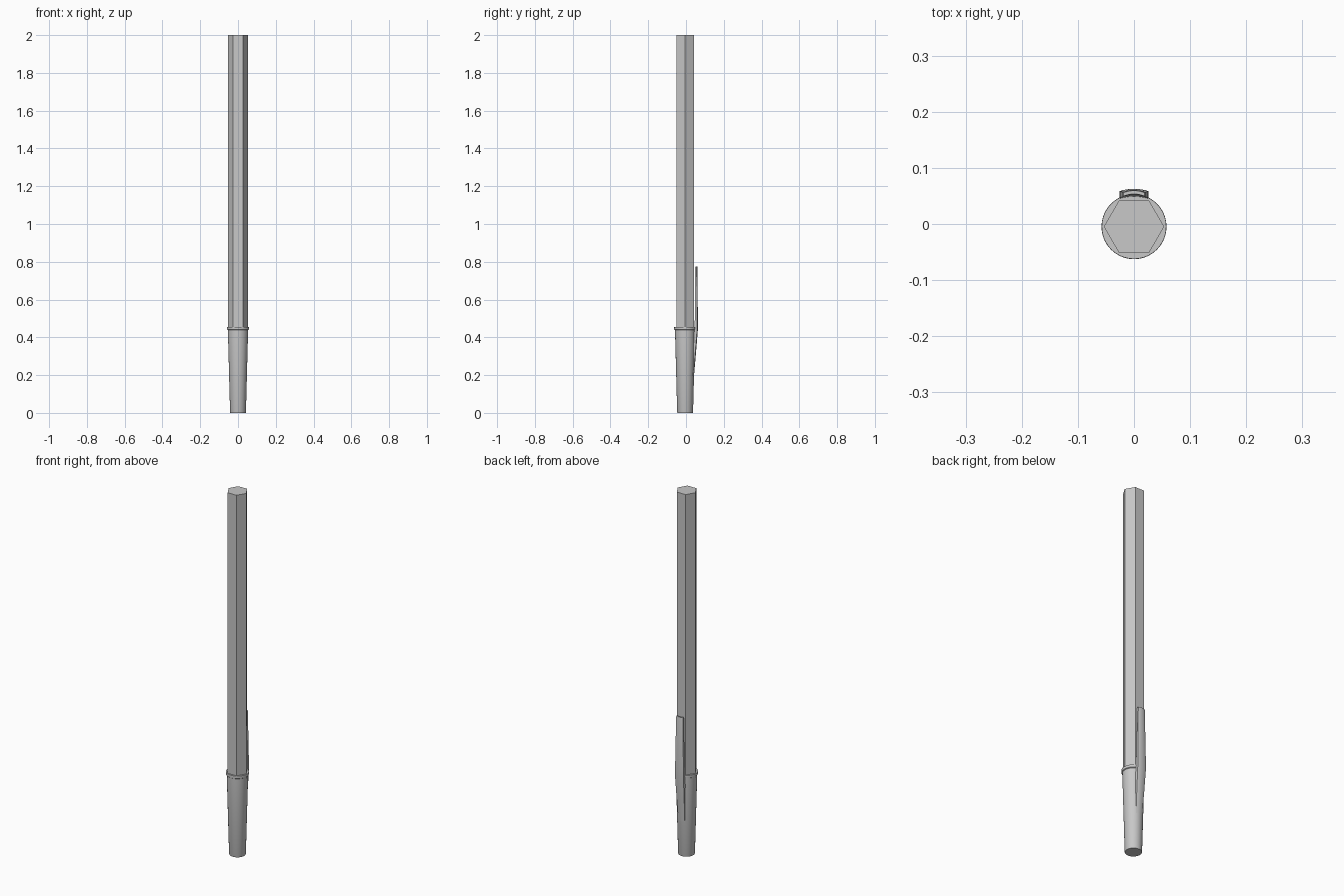
import bpy
import bmesh
import math

if "Cube" in bpy.data.objects:
    bpy.data.objects.remove(bpy.data.objects["Cube"], do_unlink=True)

AXIS_Y = -0.0047  # pen axis, set forward to balance the clip

grey = bpy.data.materials.new("plain grey")
grey.use_nodes = True
grey.diffuse_color = (0.58, 0.58, 0.58, 1)
grey.node_tree.nodes["Principled BSDF"].inputs["Base Color"].default_value = grey.diffuse_color


def loft(name, rings, smooth=False):
    """Skin a stack of equal-length closed rings and cap both ends."""
    bm = bmesh.new()
    loops = [[bm.verts.new(p) for p in ring] for ring in rings]
    count = len(loops[0])
    for low, high in zip(loops, loops[1:]):
        for i in range(count):
            j = (i + 1) % count
            bm.faces.new((low[i], low[j], high[j], high[i]))
    bm.faces.new(loops[0][::-1])
    bm.faces.new(loops[-1])
    bmesh.ops.recalc_face_normals(bm, faces=bm.faces)
    mesh = bpy.data.meshes.new(name)
    bm.to_mesh(mesh)
    bm.free()
    mesh.materials.append(grey)
    obj = bpy.data.objects.new(name, mesh)
    bpy.context.collection.objects.link(obj)
    if smooth:
        bpy.ops.object.select_all(action="DESELECT")
        obj.select_set(True)
        bpy.context.view_layer.objects.active = obj
        bpy.ops.object.shade_smooth_by_angle(angle=math.radians(30))
    return obj


def circle(radius, z, sides):
    steps = [2 * math.pi * i / sides for i in range(sides)]
    return [(radius * math.cos(a), AXIS_Y + radius * math.sin(a), z) for a in steps]


def clip_section(half_width, outer_y, thickness, z, steps=8):
    """Thin strip, bowed outward across its width."""
    bow = 0.004
    across = [-1 + 2 * i / steps for i in range(steps + 1)]
    outer = [(half_width * t, outer_y - bow * t * t, z) for t in across]
    inner = [(x, y - thickness, z) for x, y, z in reversed(outer)]
    return outer + inner


# Hexagonal barrel, corners to the sides
loft("barrel", [circle(0.0537, z, 6) for z in (0.43, 2.0)])

# Tapered cap with a raised lip
cap_profile = [(0.041, 0), (0.042, 0.003), (0.0535, 0.438),
               (0.0575, 0.441), (0.058, 0.448), (0.0575, 0.455)]
loft("cap", [circle(r, z, 40) for r, z in cap_profile], smooth=True)

# Clip: rises out of the cap, stands clear of the barrel above the lip
clip_profile = [(0.019, 0.041, 0.008, 0.18), (0.023, 0.053, 0.014, 0.32),
                (0.0255, 0.0627, 0.014, 0.44), (0.025, 0.0627, 0.012, 0.5),
                (0.0205, 0.0605, 0.008, 0.77), (0.019, 0.0595, 0.006, 0.775)]
loft("clip", [clip_section(*row) for row in clip_profile], smooth=True)
